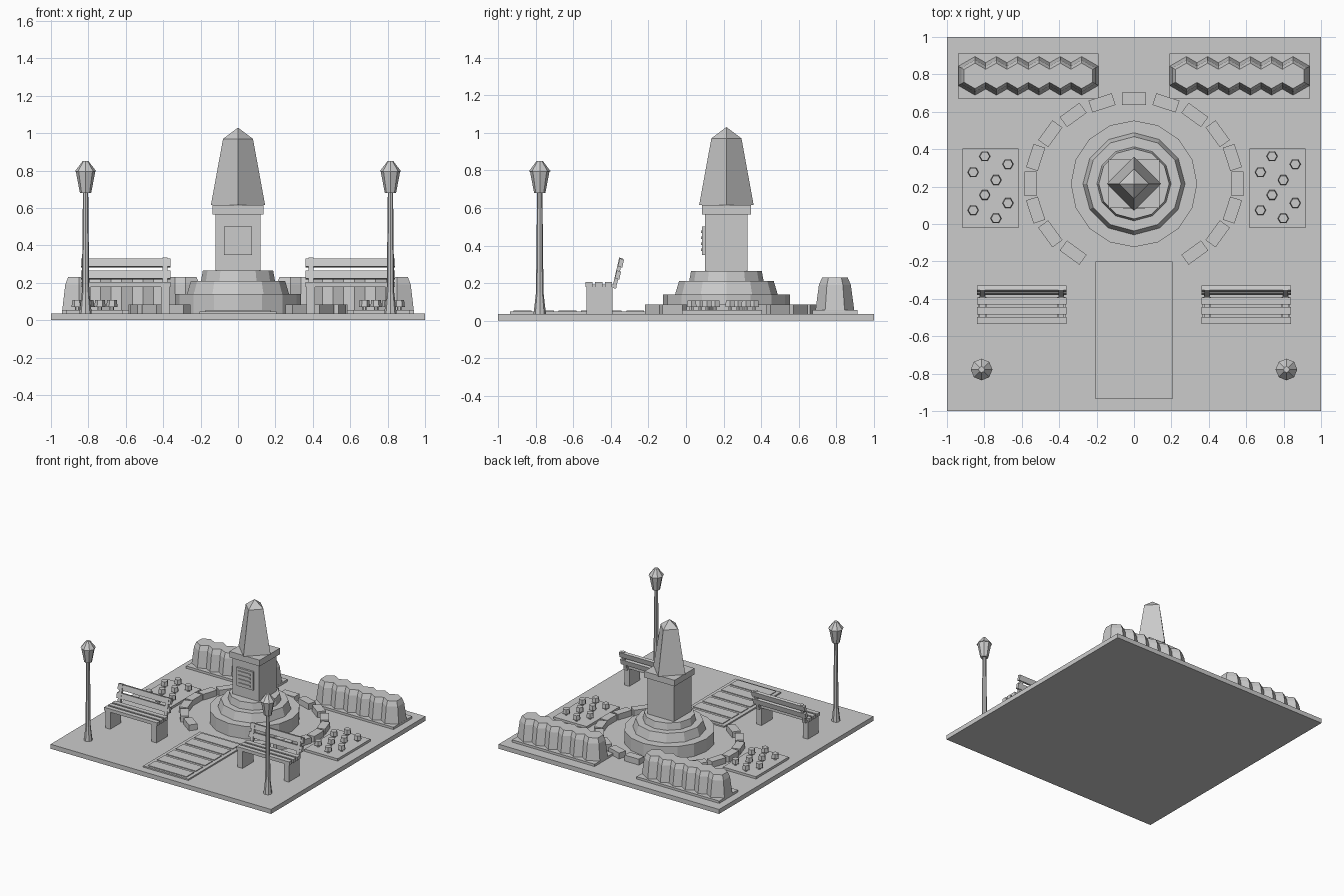
import bpy, bmesh
from math import sin, cos, pi, radians
from mathutils import Matrix, Vector

cube = bpy.data.objects.get("Cube")
if cube:
    bpy.data.objects.remove(cube, do_unlink=True)

stone = bpy.data.materials.new("stone_grey")
stone.use_nodes = True
GREY = (0.6, 0.6, 0.6, 1)
stone.diffuse_color = GREY
stone.node_tree.nodes["Principled BSDF"].inputs["Base Color"].default_value = GREY

GROUND = 0.037      # top of the ground slab
CY = 0.215          # y of the monument


def add_box(bm, center, size, rot=Matrix()):
    m = Matrix.Translation(center) @ rot @ Matrix.Diagonal((*size, 1))
    bmesh.ops.create_cube(bm, size=1, matrix=m)


def add_lathe(bm, x, y, profile, sides, turn=0.0):
    """Stack polygon rings given as (radius, height) and cap both ends."""
    rings = []
    for r, z in profile:
        if r == 0:
            rings.append([bm.verts.new((x, y, z))])
        else:
            angles = [turn + 2 * pi * i / sides for i in range(sides)]
            rings.append([bm.verts.new((x + r * cos(a), y + r * sin(a), z)) for a in angles])
    for low, high in zip(rings, rings[1:]):
        for i in range(sides):
            j = (i + 1) % sides
            if len(high) == 1:
                bm.faces.new((low[i], low[j], high[0]))
            else:
                bm.faces.new((low[i], low[j], high[j], high[i]))
    bm.faces.new(rings[0][::-1])
    if len(rings[-1]) > 1:
        bm.faces.new(rings[-1])


def part(name, build):
    bm = bmesh.new()
    build(bm)
    mesh = bpy.data.meshes.new(name)
    bm.to_mesh(mesh)
    bm.free()
    mesh.materials.append(stone)
    obj = bpy.data.objects.new(name, mesh)
    bpy.context.collection.objects.link(obj)
    return obj


def box(name, center, size):
    return part(name, lambda bm: add_box(bm, center, size))


def lathe(name, x, y, profile, sides, turn=0.0):
    return part(name, lambda bm: add_lathe(bm, x, y, profile, sides, turn))


# Ground slab
box("ground_slab", (0, 0, GROUND / 2), (2, 2, GROUND))

# Monument: three round steps, pedestal, cap and obelisk
lathe("lower_step", 0, CY, [(0.338, GROUND), (0.338, 0.14)], 16)
lathe("middle_step", 0, CY, [(0.273, 0.14), (0.252, 0.21)], 12)
lathe("upper_step", 0, CY, [(0.198, 0.21), (0.188, 0.265)], 12)
box("pedestal", (0, CY, 0.415), (0.24, 0.226, 0.30))
box("pedestal_cap", (0, CY, 0.59), (0.275, 0.26, 0.05))
lathe("obelisk", 0, CY, [(0.145, 0.615), (0.08, 0.97), (0, 1.03)], 4)

# Plaque with raised bars
front = CY - 0.113
box("plaque", (0, front - 0.008, 0.425), (0.15, 0.016, 0.15))


def plaque_bars(bm):
    for i in range(4):
        add_box(bm, (0, front - 0.019, 0.377 + 0.032 * i), (0.11, 0.008, 0.012))


part("plaque_bars", plaque_bars)


# Oval ring of kerb stones, open at the front
def kerb(bm):
    for k in range(-3, 14):
        a = radians(18 * k)
        add_box(bm, (0.553 * cos(a), CY + 0.455 * sin(a), 0.061),
                (0.066, 0.13, 0.048), Matrix.Rotation(a, 4, 'Z'))


part("kerb_stones", kerb)

# Front path with paving slabs
box("path", (0, -0.568, 0.042), (0.41, 0.735, 0.012))


def paving(bm):
    for i in range(6):
        add_box(bm, (0, -0.87 + 0.12 * i, 0.05), (0.35, 0.095, 0.008))


part("paving_slabs", paving)

# Flower positions relative to the bed centre
FLOWERS = [(-0.03, 0.17), (0.094, 0.128), (-0.092, 0.085), (0.03, 0.043),
           (-0.03, -0.037), (0.094, -0.08), (-0.092, -0.118), (0.03, -0.162)]


def bench(side, x):
    # Seat slats, end legs and a leaning back
    def seat(bm):
        for y in (-0.412, -0.464, -0.516):
            add_box(bm, (x, y, 0.192), (0.48, 0.038, 0.027))

    def legs(bm):
        for dx in (-0.21, 0.21):
            add_box(bm, (x + dx, -0.46, 0.108), (0.045, 0.14, 0.143))

    lean = Matrix.Rotation(radians(-13), 4, 'X')

    def posts(bm):
        for dx in (-0.21, 0.21):
            add_box(bm, (x + dx, -0.364, 0.253), (0.026, 0.02, 0.165), lean)

    def back(bm):
        for y, z in ((-0.362, 0.243), (-0.346, 0.307)):
            add_box(bm, (x, y, z), (0.48, 0.024, 0.044), lean)

    def rails(bm):
        for dx in (-0.21, 0.21):
            add_box(bm, (x + dx, -0.45, 0.183), (0.03, 0.16, 0.02))

    for name, build in (("seat", seat), ("legs", legs), ("posts", posts),
                        ("back", back), ("rails", rails)):
        part(f"{side}_bench_{name}", build)


def lamp(side, x):
    y = -0.778
    lathe(side + "_lamp_base", x, y, [(0.033, GROUND), (0.02, 0.15)], 8)
    lathe(side + "_lamp_pole", x, y, [(0.02, 0.15), (0.014, 0.69)], 8)
    lathe(side + "_lamp_lantern", x, y, [(0.03, 0.68), (0.052, 0.795)], 8)
    lathe(side + "_lamp_roof", x, y, [(0.058, 0.795), (0.016, 0.85)], 8)


def flower_bed(side, x):
    y = 0.192
    box(side + "_flower_bed", (x, y, 0.046), (0.3, 0.425, 0.02))

    def flowers(bm):
        for dx, dy in FLOWERS:
            add_lathe(bm, x + dx, y + dy, [(0.012, 0.05), (0.012, 0.075)], 6)
            add_lathe(bm, x + dx, y + dy, [(0.03, 0.072), (0.026, 0.108)], 6)

    part(side + "_flowers", flowers)


def hedge(side, x):
    y = 0.792
    box(side + "_hedge_bed", (x, y, 0.046), (0.75, 0.24, 0.02))

    def bushes(bm):
        for i in range(6):
            add_lathe(bm, x + 0.114 * (i - 2.5), y,
                      [(0.104, 0.05), (0.085, 0.19), (0.068, 0.23)], 6, pi / 2)

    part(side + "_hedge_bushes", bushes)


# Furniture and planting on both sides
for side, s in (("left", 1), ("right", -1)):
    bench(side, 0.6 * s)
    lamp(side, 0.815 * s)
    flower_bed(side, 0.768 * s)
    hedge(side, 0.565 * s)
